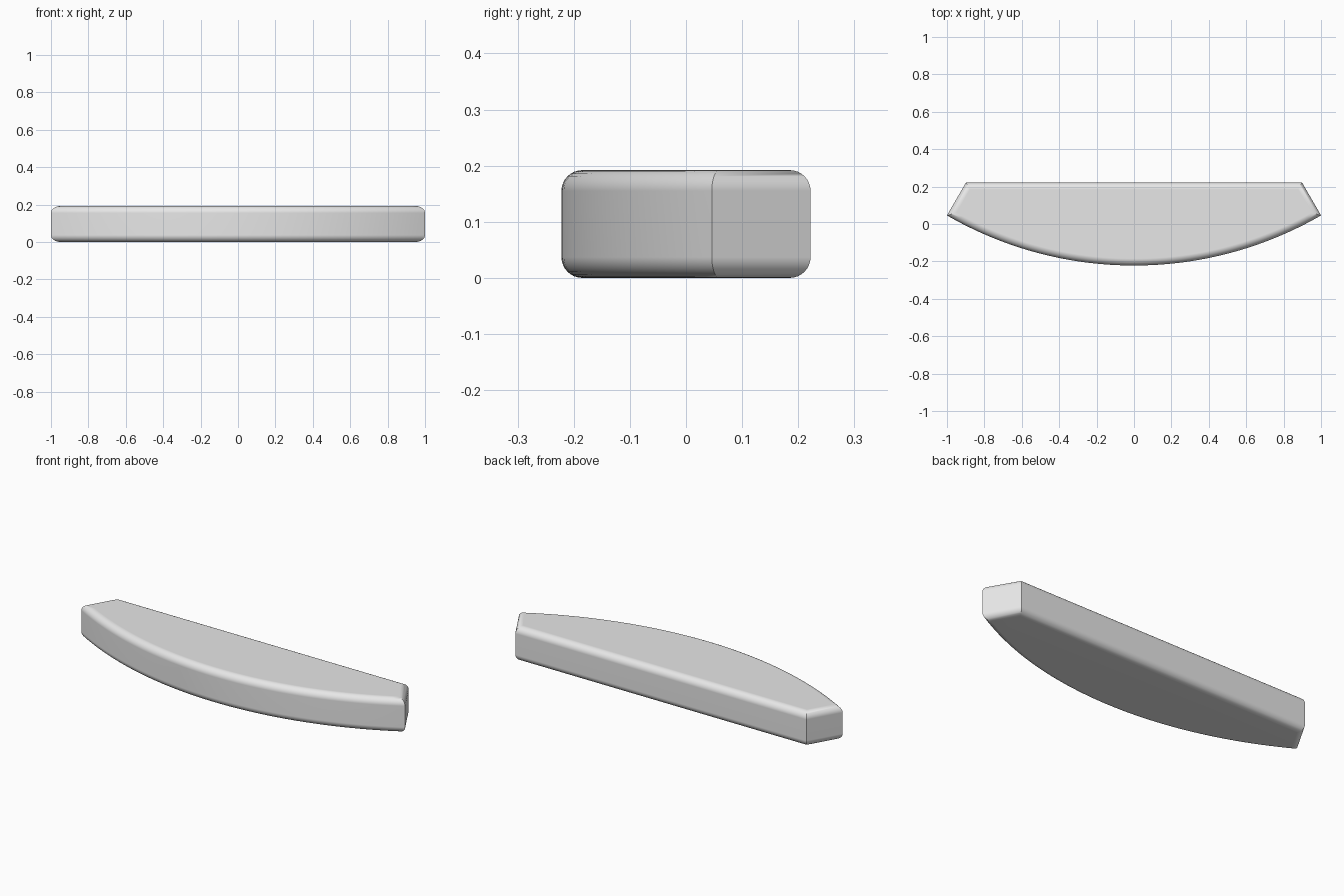
import bpy
import bmesh
from math import sin, cos, asin, pi

cube = bpy.data.objects.get("Cube")
if cube:
    bpy.data.objects.remove(cube)

HEIGHT = 0.192
ROUND = 0.037            # radius of the top and bottom edges
BACK = 0.222             # y of the straight back
RADIUS = 2.0             # radius of the bowed front
CENTRE = RADIUS - BACK   # y of the arc's centre
HALF = pi / 6            # half of the arc's angle
ARC_STEPS = 48
ROUND_STEPS = 8


def outline(d):
    """Slab outline moved inward by d: bowed front, radial ends, straight back."""
    r = RADIUS - d
    a = HALF - asin(d / r)
    pts = []
    for i in range(ARC_STEPS + 1):
        t = -a + 2 * a * i / ARC_STEPS
        pts.append((r * sin(t), CENTRE - r * cos(t)))
    y = BACK - d
    x = ((CENTRE - y) * sin(HALF) - d) / cos(HALF)
    return pts + [(x, y), (-x, y)]


# Edge profile from the bottom face to the top face: (inset, height)
quarter = [(ROUND * (1 - sin(t)), ROUND * (1 - cos(t)))
           for t in (pi / 2 * i / ROUND_STEPS for i in range(ROUND_STEPS + 1))]
profile = quarter + [(d, HEIGHT - z) for d, z in reversed(quarter)]

# Stack the outlines and bridge them
bm = bmesh.new()
rings = [[bm.verts.new((x, y, z)) for x, y in outline(d)] for d, z in profile]
for low, high in zip(rings, rings[1:]):
    n = len(low)
    for i in range(n):
        j = (i + 1) % n
        bm.faces.new((low[i], low[j], high[j], high[i]))
bm.faces.new(list(reversed(rings[0])))
bm.faces.new(rings[-1])
bmesh.ops.recalc_face_normals(bm, faces=bm.faces)

mesh = bpy.data.meshes.new("bowed_slab")
bm.to_mesh(mesh)
bm.free()
slab = bpy.data.objects.new("bowed_slab", mesh)
bpy.context.collection.objects.link(slab)

# Plain grey
grey = bpy.data.materials.new("light_grey")
grey.use_nodes = True
colour = (0.8, 0.8, 0.8, 1)
grey.diffuse_color = colour
grey.node_tree.nodes["Principled BSDF"].inputs["Base Color"].default_value = colour
mesh.materials.append(grey)

# Smooth rounding, crisp upright corners, flat top and bottom
bpy.ops.object.select_all(action='DESELECT')
slab.select_set(True)
bpy.context.view_layer.objects.active = slab
bpy.ops.object.shade_smooth_by_angle(angle=pi / 6)
weighted = slab.modifiers.new("flat_faces", 'WEIGHTED_NORMAL')
weighted.keep_sharp = True
